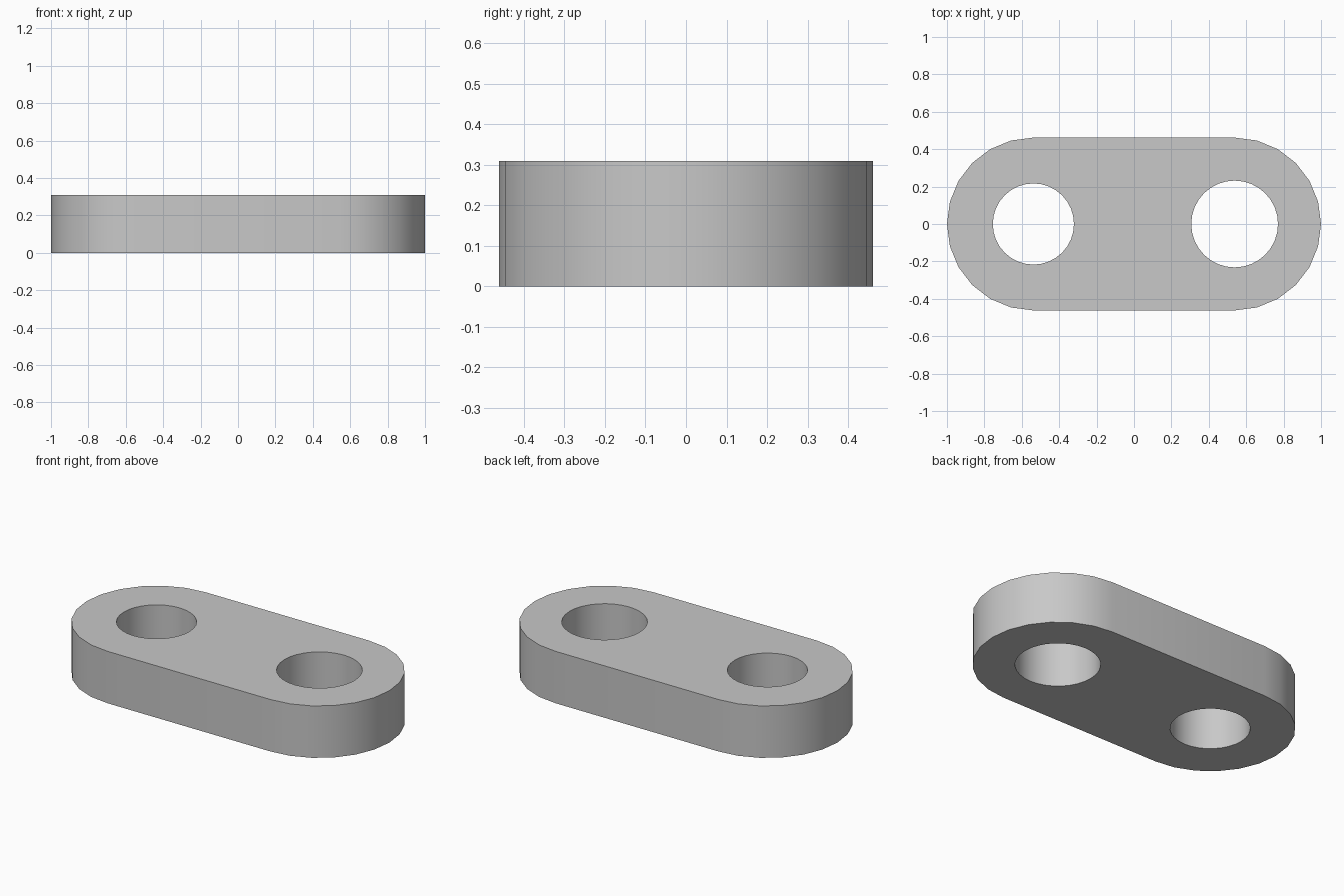
import bpy, bmesh, math

default = bpy.data.objects.get("Cube")
if default:
    bpy.data.objects.remove(default, do_unlink=True)

HEIGHT = 0.31
END_X = 0.538       # centre of each rounded end
END_RADIUS = 0.462
HOLES = ((-END_X, 0.217), (END_X, 0.232))


def arc(cx, radius, start, sweep, steps):
    """Points along an arc centred on (cx, 0)."""
    angles = [start + sweep * i / steps for i in range(steps + 1)]
    return [(cx + radius * math.cos(a), radius * math.sin(a), 0) for a in angles]


def add_loop(bm, points):
    verts = [bm.verts.new(p) for p in points]
    return [bm.edges.new((v, verts[i - 1])) for i, v in enumerate(verts)]


# Plain grey material
grey = bpy.data.materials.new("light grey")
grey.use_nodes = True
color = (0.58, 0.58, 0.58, 1)
grey.diffuse_color = color
grey.node_tree.nodes["Principled BSDF"].inputs["Base Color"].default_value = color

# Outline with two rounded ends, and a round hole in each end
bm = bmesh.new()
outline = (arc(END_X, END_RADIUS, -math.pi / 2, math.pi, 12)
           + arc(-END_X, END_RADIUS, math.pi / 2, math.pi, 12))
edges = add_loop(bm, outline)
for cx, radius in HOLES:
    edges += add_loop(bm, arc(cx, radius, 0, math.tau, 32)[:-1])
bmesh.ops.triangle_fill(bm, edges=edges, use_beauty=True, normal=(0, 0, 1))

# Raise the flat profile into a solid plate
raised = bmesh.ops.extrude_face_region(bm, geom=bm.faces[:], use_keep_orig=True)
top = [g for g in raised["geom"] if isinstance(g, bmesh.types.BMVert)]
bmesh.ops.translate(bm, verts=top, vec=(0, 0, HEIGHT))
bmesh.ops.recalc_face_normals(bm, faces=bm.faces[:])

mesh = bpy.data.meshes.new("link_plate")
bm.to_mesh(mesh)
bm.free()
mesh.materials.append(grey)
plate = bpy.data.objects.new("link_plate", mesh)
bpy.context.collection.objects.link(plate)

# Smooth the curved walls, keep the rims sharp
bpy.ops.object.select_all(action="DESELECT")
plate.select_set(True)
bpy.context.view_layer.objects.active = plate
bpy.ops.object.shade_smooth_by_angle(angle=math.radians(30))
